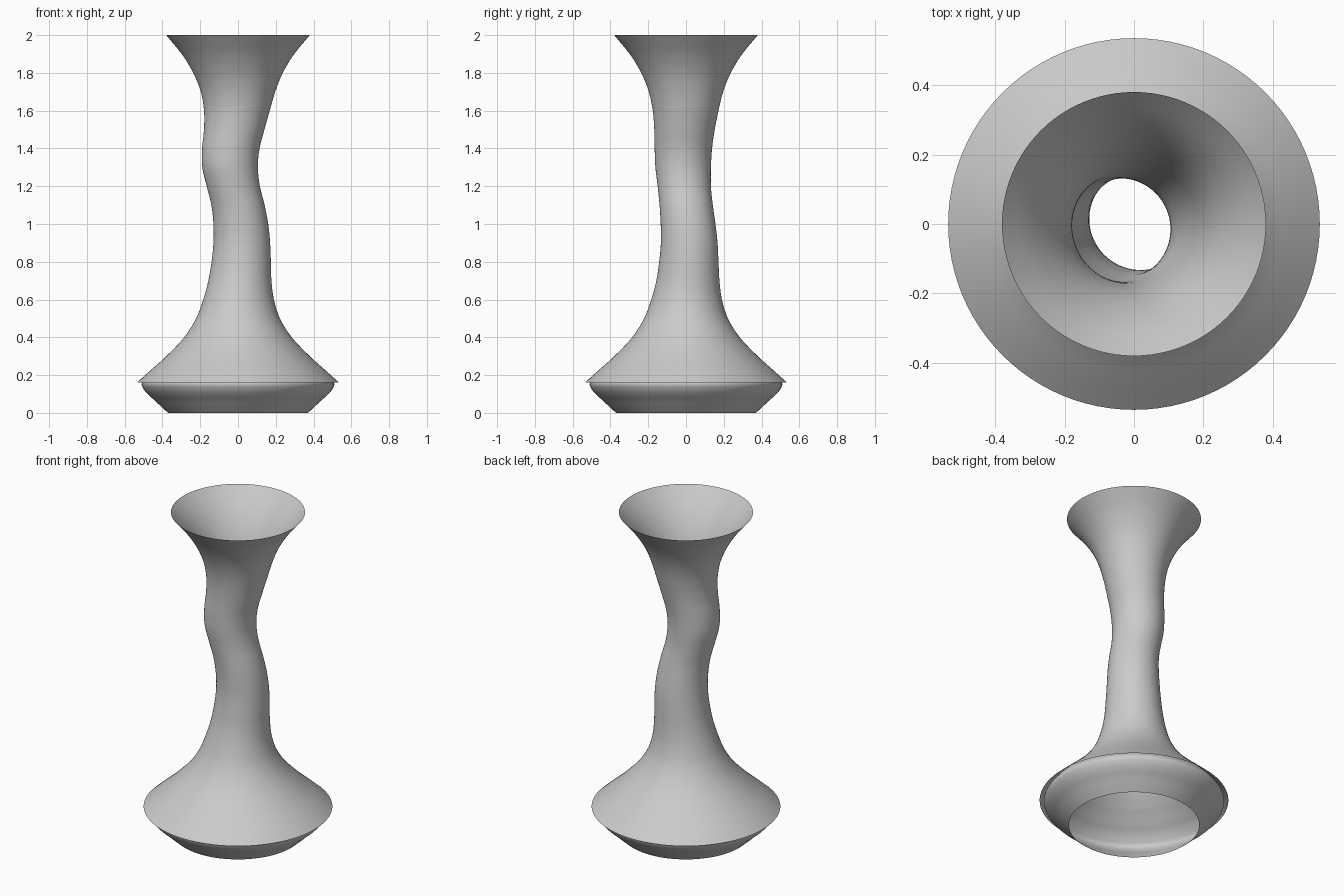
import bpy, bmesh
from math import sin, cos, pi

if "Cube" in bpy.data.objects:
    bpy.data.objects.remove(bpy.data.objects["Cube"])

SEGS = 96


def smooth_points(keys, steps):
    """Catmull-Rom interpolation through the key points."""
    out = []
    for i in range(len(keys) - 1):
        p1, p2 = keys[i], keys[i + 1]
        p0 = keys[i - 1] if i else [2 * a - b for a, b in zip(p1, p2)]
        p3 = keys[i + 2] if i + 2 < len(keys) else [2 * b - a for a, b in zip(p1, p2)]
        for s in range(steps):
            t = s / steps
            out.append([0.5 * (2 * b + (c - a) * t + (2 * a - 5 * b + 4 * c - d) * t * t
                               + (3 * b - a - 3 * c + d) * t ** 3)
                        for a, b, c, d in zip(p0, p1, p2, p3)])
    out.append(list(keys[-1]))
    return out


def loft(name, keys, steps=4):
    """Open skin through circles given as (z, radius, centre x, centre y)."""
    bm = bmesh.new()
    rings = [[bm.verts.new((cx + r * cos(2 * pi * k / SEGS), cy + r * sin(2 * pi * k / SEGS), z))
              for k in range(SEGS)] for z, r, cx, cy in smooth_points(keys, steps)]
    for a, b in zip(rings, rings[1:]):
        for k in range(SEGS):
            n = (k + 1) % SEGS
            f = bm.faces.new((a[k], a[n], b[n], b[k]))
            f.smooth = True
    me = bpy.data.meshes.new(name)
    bm.to_mesh(me)
    bm.free()
    ob = bpy.data.objects.new(name, me)
    bpy.context.collection.objects.link(ob)
    return ob


# Flared body with a wavering neck
loft("vase_body", [
    (0.16, 0.535, 0, 0), (0.23, 0.458, 0, 0), (0.30, 0.38, 0, 0),
    (0.40, 0.285, 0, 0), (0.50, 0.222, 0, 0), (0.60, 0.187, 0.003, 0.003),
    (0.70, 0.167, 0.01, 0.01), (0.80, 0.157, 0.017, 0.015),
    (0.90, 0.150, 0.02, 0.017), (1.00, 0.145, 0.015, 0.011),
    (1.10, 0.141, 0, 0.001), (1.20, 0.141, -0.025, -0.009),
    (1.30, 0.147, -0.042, -0.015), (1.40, 0.152, -0.038, -0.014),
    (1.50, 0.160, -0.020, -0.008), (1.60, 0.174, -0.006, -0.002),
    (1.70, 0.197, 0, 0), (1.80, 0.237, 0, 0), (1.90, 0.298, 0, 0), (2.0, 0.38, 0, 0),
])

# Rounded foot band, its upper half hidden inside the flare
lower = [(0.0, 0.37), (0.03, 0.403), (0.065, 0.44), (0.095, 0.474), (0.125, 0.499), (0.155, 0.51)]
upper = [(0.31 - z, r - 0.006) for z, r in reversed(lower[:-1])]
loft("foot_band", [(z, r, 0, 0) for z, r in lower + upper])
